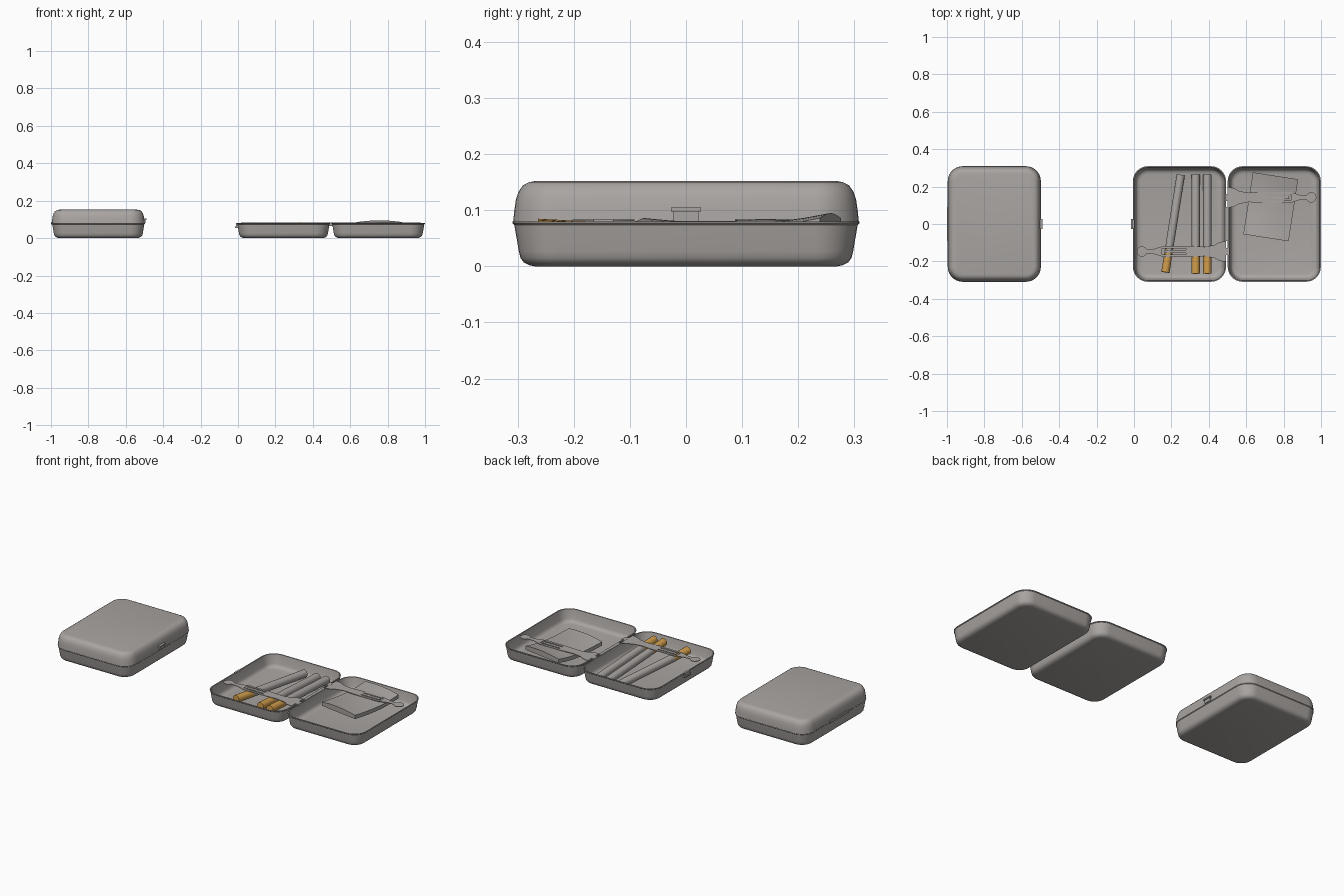
import bpy, bmesh, math
from mathutils import Vector, Matrix

if "Cube" in bpy.data.objects:
    bpy.data.objects.remove(bpy.data.objects["Cube"], do_unlink=True)


def material(name, rgb):
    m = bpy.data.materials.new(name)
    m.use_nodes = True
    m.diffuse_color = (*rgb, 1)
    m.node_tree.nodes["Principled BSDF"].inputs["Base Color"].default_value = (*rgb, 1)
    return m


GREY = material("warm grey", (0.40, 0.375, 0.36))
AMBER = material("filter amber", (0.62, 0.33, 0.07))


def finish(name, bm, mats=(GREY,), smooth=True):
    bmesh.ops.recalc_face_normals(bm, faces=bm.faces)
    mesh = bpy.data.meshes.new(name)
    bm.to_mesh(mesh)
    bm.free()
    ob = bpy.data.objects.new(name, mesh)
    bpy.context.collection.objects.link(ob)
    for m in mats:
        mesh.materials.append(m)
    if smooth:
        bpy.ops.object.select_all(action="DESELECT")
        ob.select_set(True)
        bpy.context.view_layer.objects.active = ob
        bpy.ops.object.shade_smooth_by_angle(angle=math.radians(35))
    return ob


def loft(bm, rings):
    loops = [[bm.verts.new(p) for p in r] for r in rings]
    n = len(loops[0])
    for a, b in zip(loops, loops[1:]):
        for i in range(n):
            j = (i + 1) % n
            bm.faces.new((a[i], a[j], b[j], b[i]))
    bm.faces.new(loops[0])
    bm.faces.new(loops[-1])


def box(name, lo, hi):
    bm = bmesh.new()
    lo, hi = Vector(lo), Vector(hi)
    m = Matrix.Translation((lo + hi) / 2) @ Matrix.Diagonal((*(hi - lo), 1))
    bmesh.ops.create_cube(bm, size=1, matrix=m)
    return finish(name, bm, smooth=False)


# Case halves: rounded rectangles lofted along a wall profile
HALF_X, HALF_Y, CORNER, RIM = 0.249, 0.309, 0.08, 0.08


def rounded_ring(cx, inset, z):
    r = CORNER - inset
    pts = []
    for k, (sx, sy) in enumerate([(1, 1), (-1, 1), (-1, -1), (1, -1)]):
        for s in range(9):
            a = math.pi / 2 * (k + s / 8)
            pts.append((cx + sx * (HALF_X - CORNER) + r * math.cos(a),
                        sy * (HALF_Y - CORNER) + r * math.sin(a), z))
    return pts


OUTSIDE = [(0.04, 0), (0.03, 0.002), (0.02, 0.007), (0.014, 0.015), (0.011, 0.027),
           (0.003, 0.074), (0, 0.077), (0, RIM)]
INSIDE = [(0.006, RIM), (0.016, 0.027), (0.02, 0.018), (0.027, 0.011), (0.042, 0.008)]
LID = [(0.001, RIM), (0.003, 0.1), (0.006, 0.12), (0.011, 0.134), (0.019, 0.145),
       (0.029, 0.15), (0.04, 0.152)]


def shell(name, cx, profile):
    bm = bmesh.new()
    loft(bm, [rounded_ring(cx, i, z) for i, z in profile])
    return finish(name, bm)


CLOSED, OPEN_L, OPEN_R = -0.747, 0.243, 0.75
shell("closed_case_base", CLOSED, OUTSIDE)
shell("closed_case_lid", CLOSED, LID)
shell("open_case_lid", OPEN_L, OUTSIDE + INSIDE)
shell("open_case_base", OPEN_R, OUTSIDE + INSIDE)

# Hinges and clasps
box("closed_hinge", (-1, -0.09, 0.073), (-0.993, 0.09, 0.087))
box("open_hinge", (0.488, -0.09, 0.07), (0.505, 0.09, 0.081))
for name, x, side, stem, knob in [("closed", CLOSED + HALF_X, 1, (0.08, 0.098), (0.098, 0.105)),
                                  ("open", OPEN_L - HALF_X, -1, (0.062, 0.08), (0.055, 0.062))]:
    for part, (z0, z1), half, reach in [("stem", stem, 0.022, 0.004), ("bar", knob, 0.027, 0.009)]:
        xs = sorted((x - side * 0.008, x + side * reach))
        box(f"{name}_clasp_{part}", (xs[0], -half, z0), (xs[1], half, z1))

# Flat retaining clips with a round thumb tab and a U-shaped slot
EDGE = [(0.0, 0.055), (0.03, 0.05), (0.06, 0.034), (0.11, 0.025), (0.2, 0.03), (0.33, 0.03),
        (0.38, 0.014), (0.42, 0.012)]
TAB = [(0.445 + 0.028 * math.cos(a), 0.028 * math.sin(a))
       for a in [math.radians(150 - 30 * i) for i in range(11)]]
CLIP = EDGE + TAB + [(d, -h) for d, h in reversed(EDGE)]
SLOT_HALF = [(0.21, 0.009), (0.325, 0.009)]
SLOT = [(0.21, 0.016), (0.337, 0.016), (0.337, -0.016), (0.21, -0.016), (0.21, -0.009),
        (0.325, -0.009), (0.325, 0.009), (0.21, 0.009)]


def clip(name, x, y, turn):
    cu = bpy.data.curves.new(name, "CURVE")
    cu.dimensions, cu.fill_mode, cu.extrude = "2D", "BOTH", 0.0015
    for pts in (CLIP, SLOT):
        sp = cu.splines.new("POLY")
        sp.points.add(len(pts) - 1)
        for p, (d, h) in zip(sp.points, pts):
            p.co = (d, h, 0, 1)
        sp.use_cyclic_u = True
    ob = bpy.data.objects.new(name, cu)
    bpy.context.collection.objects.link(ob)
    ob.location, ob.rotation_euler = (x, y, 0.082), (0, 0, turn)
    cu.materials.append(GREY)
    bpy.ops.object.select_all(action="DESELECT")
    ob.select_set(True)
    bpy.context.view_layer.objects.active = ob
    bpy.ops.object.convert(target="MESH")


clip("lid_clip", 0.488, -0.147, math.pi)
clip("base_clip", 0.503, 0.142, 0)
for name, y in [("lid_clip_pivot", -0.147), ("base_clip_pivot", 0.142)]:
    box(name, (0.486, y - 0.018, 0.066), (0.51, y + 0.018, 0.084))


# Filter-tipped sticks resting on the lid floor, tips raised
def stick(name, tail, tip):
    a, b = Vector(tail), Vector(tip)
    axis = (b - a).normalized()
    turn = axis.to_track_quat("Z", "Y").to_matrix()
    length = (b - a).length
    stations = [(0, 0.018), (0, 0.022), (length - 0.12, 0.022), (length, 0.022)]
    bm = bmesh.new()
    loft(bm, [[a + axis * d + turn @ Vector((r * math.cos(t), r * math.sin(t), 0))
               for t in [math.tau * i / 20 for i in range(20)]] for d, r in stations])
    for f in bm.faces:
        along = (f.calc_center_median() - a).dot(axis)
        f.material_index = int(along > length - 0.119 or
                               (along < 0.001 and len(f.verts) > 4))
    finish(name, bm, (GREY, AMBER))


stick("stick_leaning", (0.25, 0.262, 0.034), (0.168, -0.258, 0.06))
stick("stick_middle", (0.33, 0.265, 0.034), (0.33, -0.265, 0.063))
stick("stick_right", (0.392, 0.265, 0.034), (0.392, -0.265, 0.061))

# Paper booklet with a bowed cover, back end lifted
bm = bmesh.new()
W, L = 0.245, 0.335
rings = []
for j in range(9):
    v = j / 8
    lift = 0.018 * (2 * v - 1) ** 2 * (1 if v > 0.5 else 0.5)
    top = [(u / 10, 0.068 + 0.009 * math.sin(math.pi * u / 10) + lift) for u in range(11)]
    ring = top + [(u, z - 0.022 - 0.01 * math.sin(math.pi * u)) for u, z in reversed(top)]
    rings.append([((u - 0.5) * W, (v - 0.5) * L, z) for u, z in ring])
loft(bm, rings)
bmesh.ops.transform(bm, verts=bm.verts, matrix=Matrix.Translation((0.731, 0.092, 0))
                    @ Matrix.Rotation(math.radians(-8.8), 4, "Z"))
finish("paper_booklet", bm)
